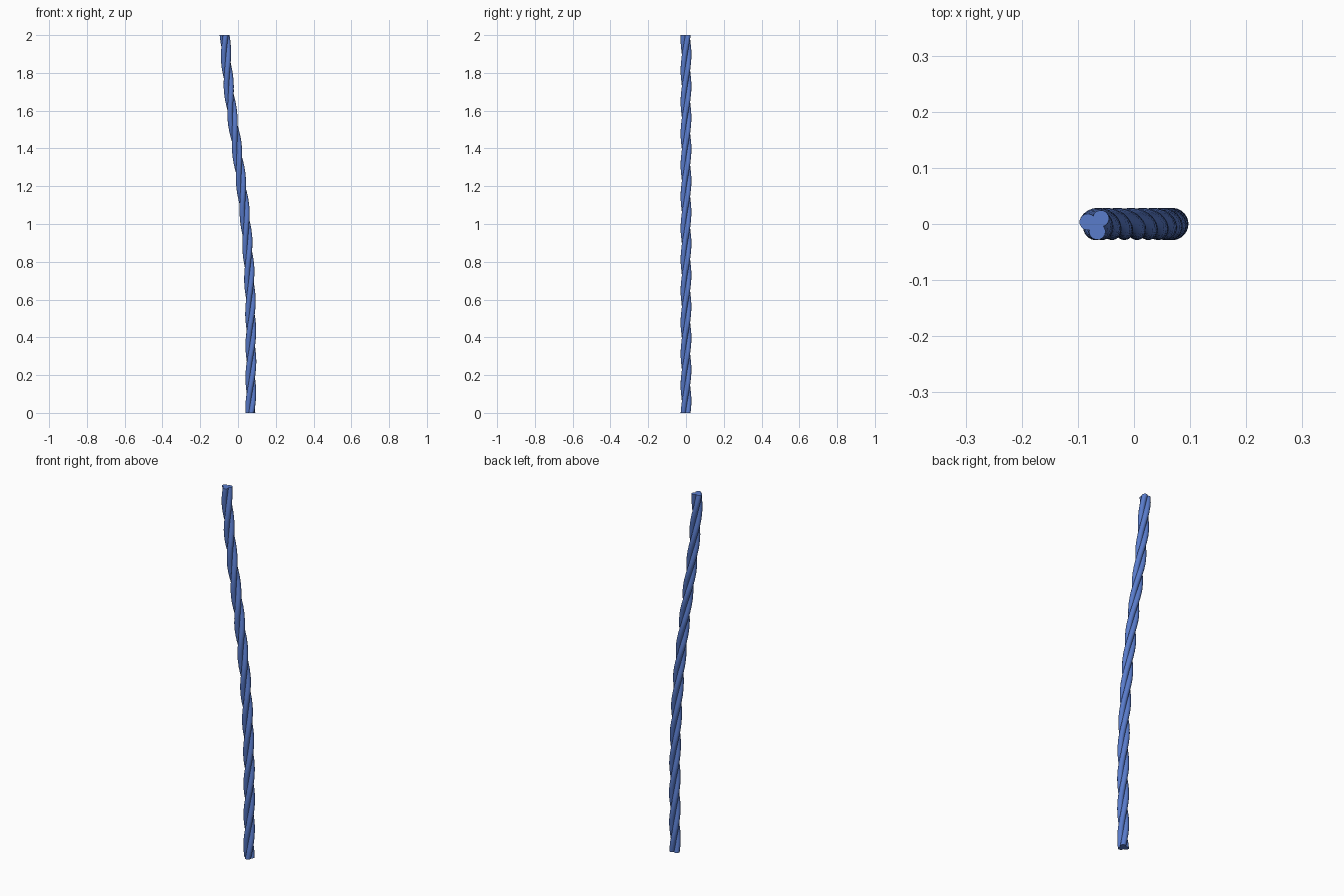
import bpy, bmesh
from math import sin, cos, pi, radians

if "Cube" in bpy.data.objects:
    bpy.data.objects.remove(bpy.data.objects["Cube"])

HEIGHT, TURNS, RINGS, SIDES = 2.0, 4.0, 128, 14
OFFSET, RADIUS = 0.014, 0.0147
# x position of the rope's centre every 0.2 of height
CENTRE = [0.067, 0.068, 0.068, 0.065, 0.056, 0.041, 0.019, -0.006, -0.034, -0.056, -0.069]


def centre_x(z):
    """Catmull-Rom interpolation of the gently swaying centre line."""
    n = len(CENTRE) - 1
    s = z / HEIGHT * n
    i = min(int(s), n - 1)
    t = s - i
    a, b, c, d = (CENTRE[min(max(k, 0), n)] for k in range(i - 1, i + 3))
    return 0.5 * (2 * b + (c - a) * t + (2 * a - 5 * b + 4 * c - d) * t ** 2
                  + (3 * b - a - 3 * c + d) * t ** 3)


def make_strand(index, material):
    """One round strand winding around the centre line, cut flat at both ends."""
    bm = bmesh.new()
    rings = []
    for r in range(RINGS + 1):
        z = HEIGHT * r / RINGS
        a = radians(45 + 120 * index) + 2 * pi * TURNS * (z / HEIGHT - 1)
        cx, cy = centre_x(z) + OFFSET * cos(a), OFFSET * sin(a)
        rings.append([bm.verts.new((cx + RADIUS * cos(a + 2 * pi * k / SIDES),
                                    cy + RADIUS * sin(a + 2 * pi * k / SIDES), z))
                      for k in range(SIDES)])
    for lo, hi in zip(rings, rings[1:]):
        for k in range(SIDES):
            j = (k + 1) % SIDES
            bm.faces.new((lo[k], lo[j], hi[j], hi[k]))
    bm.faces.new(rings[0][::-1])
    bm.faces.new(rings[-1])
    mesh = bpy.data.meshes.new(f"rope_strand_{index + 1}")
    bm.to_mesh(mesh)
    bm.free()
    mesh.materials.append(material)
    obj = bpy.data.objects.new(mesh.name, mesh)
    bpy.context.collection.objects.link(obj)
    bpy.context.view_layer.objects.active = obj
    obj.select_set(True)


blue = bpy.data.materials.new("rope_blue")
blue.diffuse_color = (0.1, 0.2, 0.6, 1)
blue.use_nodes = True
blue.node_tree.nodes["Principled BSDF"].inputs["Base Color"].default_value = blue.diffuse_color

# Three twisted strands
for i in range(3):
    make_strand(i, blue)
bpy.ops.object.shade_smooth_by_angle(angle=radians(40))
